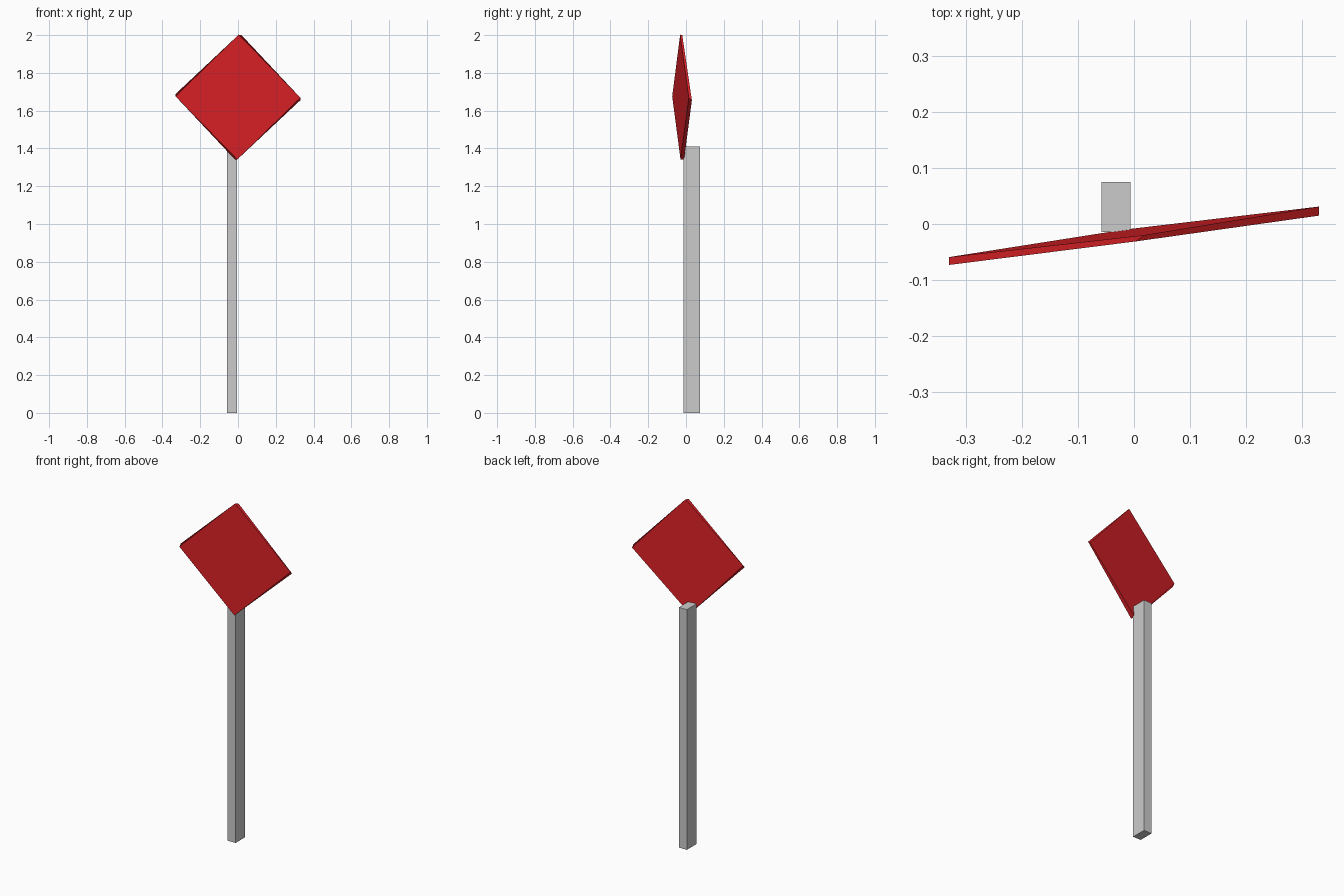
import bpy, bmesh
from math import sin, cos, radians

if "Cube" in bpy.data.objects:
    bpy.data.objects.remove(bpy.data.objects["Cube"])


def add_object(name, bm):
    bmesh.ops.recalc_face_normals(bm, faces=bm.faces)
    mesh = bpy.data.meshes.new(name)
    bm.to_mesh(mesh)
    bm.free()
    obj = bpy.data.objects.new(name, mesh)
    bpy.context.collection.objects.link(obj)
    return obj


# Post: a plain rectangular bar, set slightly left of centre
bm = bmesh.new()
bmesh.ops.create_cube(bm, size=1)
for v in bm.verts:
    v.co = (v.co.x * 0.052 - 0.032, v.co.y * 0.089 + 0.0305, (v.co.z + 0.5) * 1.41)
add_object("post", bm)

# Sign plate: two diamonds, the back one rolled a little against the front
bm = bmesh.new()
RADIUS, CENTRE_Z = 0.33, 1.672


def diamond(roll, depths):
    """Corners in the order right, top, left, bottom."""
    corners = []
    for i, y in enumerate(depths):
        a = radians(90 * i + roll)
        corners.append(bm.verts.new((RADIUS * cos(a), y, CENTRE_Z + RADIUS * sin(a))))
    return corners


front = diamond(-0.6, (0.015, -0.031, -0.073, -0.029))
back = diamond(-3.0, (0.031, -0.020, -0.059, -0.010))
bm.faces.new(front)
bm.faces.new(back[::-1])
for i in range(4):
    j = (i + 1) % 4
    bm.faces.new((front[i], back[i], back[j], front[j]))
plate = add_object("sign_plate", bm)

# Red paint
red = bpy.data.materials.new("red_paint")
red.diffuse_color = (0.72, 0.015, 0.02, 1)
red.use_nodes = True
red.node_tree.nodes["Principled BSDF"].inputs["Base Color"].default_value = red.diffuse_color
plate.data.materials.append(red)
